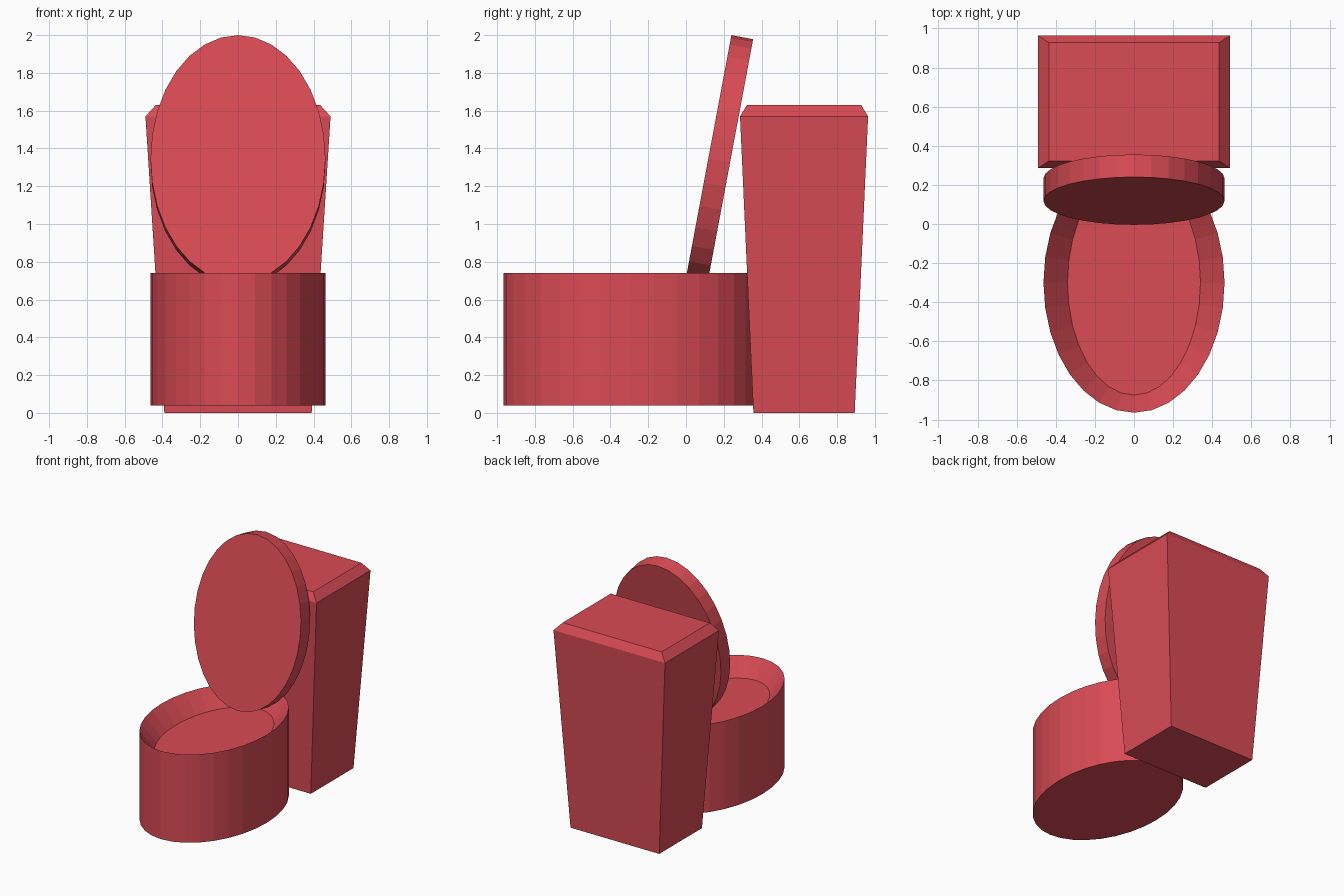
import bpy, bmesh
from math import sin, cos, pi, radians

if "Cube" in bpy.data.objects:
    bpy.data.objects.remove(bpy.data.objects["Cube"])

red = bpy.data.materials.new("red")
red.diffuse_color = (0.70, 0.07, 0.09, 1)
red.use_nodes = True
red.node_tree.nodes["Principled BSDF"].inputs["Base Color"].default_value = red.diffuse_color


def oval(rx, ry, z, n=32):
    return [(rx * cos(2 * pi * i / n), ry * sin(2 * pi * i / n), z) for i in range(n)]


def rect(hx, hy, z):
    return [(-hx, -hy, z), (hx, -hy, z), (hx, hy, z), (-hx, hy, z)]


def loft(name, rings, location, tilt=0):
    """Bridge matching rings from first to last and cap both ends."""
    bm = bmesh.new()
    loops = [[bm.verts.new(p) for p in ring] for ring in rings]
    n = len(loops[0])
    for a, b in zip(loops, loops[1:]):
        for i in range(n):
            j = (i + 1) % n
            bm.faces.new((a[i], a[j], b[j], b[i]))
    bm.faces.new(loops[0][::-1])
    bm.faces.new(loops[-1])
    mesh = bpy.data.meshes.new(name)
    bm.to_mesh(mesh)
    bm.free()
    mesh.materials.append(red)
    obj = bpy.data.objects.new(name, mesh)
    obj.location = location
    obj.rotation_euler.x = tilt
    bpy.context.collection.objects.link(obj)
    return obj


RX, RY = 0.463, 0.665

# Oval bowl with a sloped, shallow basin
loft("bowl", [oval(RX, RY, 0.04), oval(RX, RY, 0.74), oval(0.34, 0.575, 0.60)],
     (0, -0.3, 0))

# Raised lid leaning back; its origin is the centre of the front face
loft("lid", [oval(RX, RY, -0.117), oval(RX, RY, 0)],
     (0, 0.118, 1.346), radians(90 - 10.6))

# Water tank widening upward, with a bevelled top
loft("tank", [rect(0.39, 0.268, 0), rect(0.49, 0.339, 1.57), rect(0.435, 0.302, 1.63)],
     (0, 0.625, 0))
